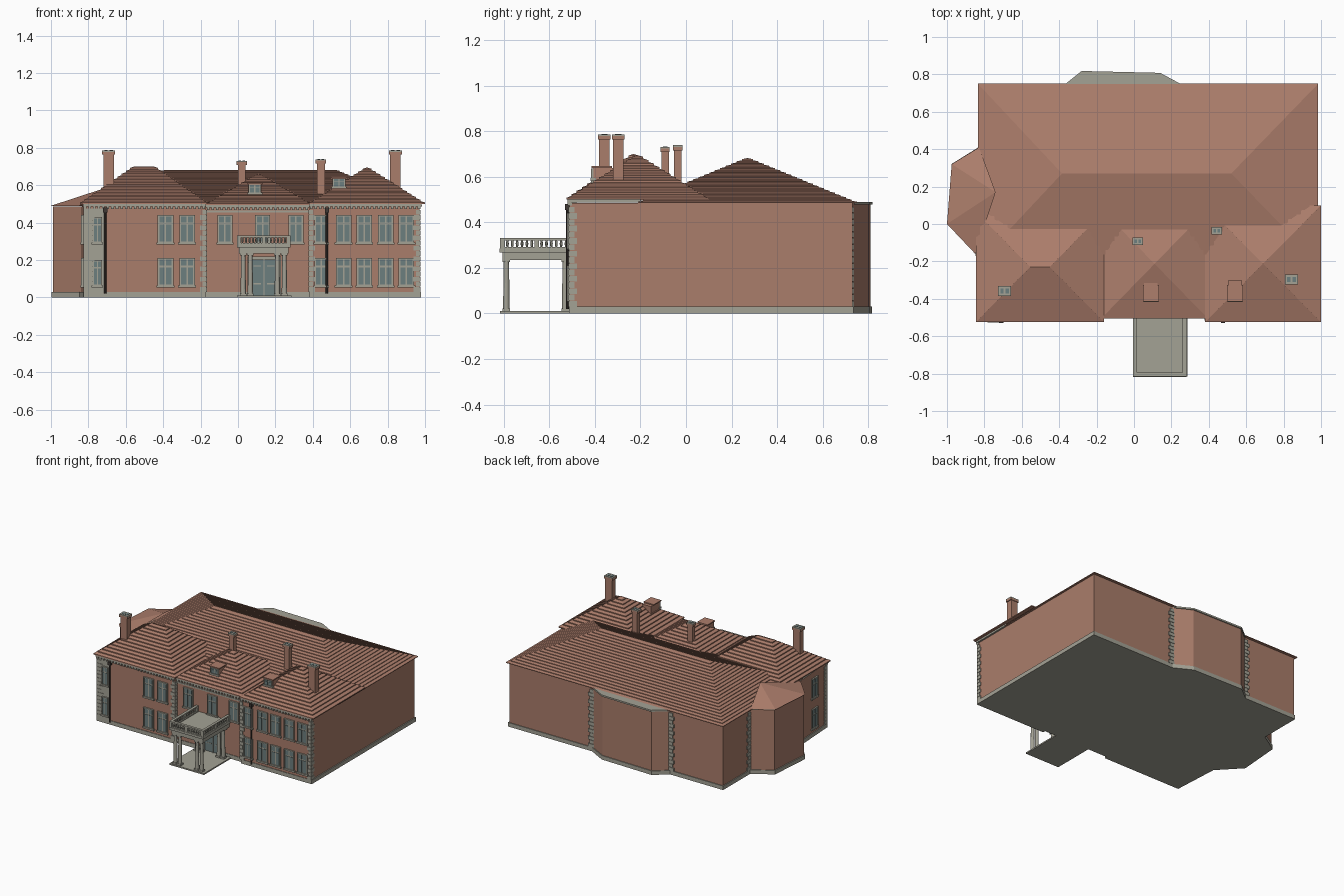
import bpy, bmesh, math
from mathutils import Matrix, Vector

cube = bpy.data.objects.get("Cube")
if cube:
    bpy.data.objects.remove(cube, do_unlink=True)


def material(name, r, g, b):
    m = bpy.data.materials.new(name)
    m.use_nodes = True
    m.diffuse_color = (r, g, b, 1)
    m.node_tree.nodes["Principled BSDF"].inputs["Base Color"].default_value = (r, g, b, 1)
    return m


brick = material("brick", .40, .205, .145)
tile = material("roof_tile", .42, .21, .15)
stone = material("pale_stone", .37, .36, .30)
glass = material("window_glass", .15, .21, .21)
iron = material("dark_iron", .05, .04, .035)


def finish(name, bm, *mats):
    bmesh.ops.recalc_face_normals(bm, faces=bm.faces)
    mesh = bpy.data.meshes.new(name)
    bm.to_mesh(mesh)
    bm.free()
    for m in mats:
        mesh.materials.append(m)
    ob = bpy.data.objects.new(name, mesh)
    bpy.context.collection.objects.link(ob)
    return ob


def add_box(bm, x0, x1, y0, y1, z0, z1):
    mid = Vector((x0 + x1, y0 + y1, z0 + z1)) / 2
    size = (x1 - x0, y1 - y0, z1 - z0, 1)
    bmesh.ops.create_cube(bm, size=1, matrix=Matrix.Translation(mid) @ Matrix.Diagonal(size))


def boxes(name, mat, items):
    bm = bmesh.new()
    for b in items:
        add_box(bm, *b)
    return finish(name, bm, mat)


def prism(name, outline, z0, z1, *mats):
    bm = bmesh.new()
    low = bm.faces.new([bm.verts.new((x, y, z0)) for x, y in outline])
    top = bmesh.ops.extrude_face_region(bm, geom=[low])["geom"]
    bmesh.ops.translate(bm, vec=(0, 0, z1 - z0), verts=[v for v in top if isinstance(v, bmesh.types.BMVert)])
    bm.normal_update()
    if len(mats) > 1:
        for f in bm.faces:
            f.material_index = int(abs(f.normal.z) > .5)
    return finish(name, bm, *mats)


def add_post(bm, x, y, z0, z1, r0, r1, sides=12):
    bmesh.ops.create_cone(bm, cap_ends=True, segments=sides, radius1=r0, radius2=r1, depth=z1 - z0,
                          matrix=Matrix.Translation((x, y, (z0 + z1) / 2)))


# Walls and plinth share one outline with the side bay and the back bay
left_bay = [(-.82, .41), (-.965, .32), (-.99, 0), (-.84, -.16)]
back_bay = [(.27, .73), (.14, .80), (-.28, .81), (-.38, .73)]
outline = [(-.82, -.51), (-.17, -.51), (-.17, -.49), (.38, -.49), (.38, -.51),
           (.97, -.51), (.97, .73)] + back_bay + [(-.82, .73)] + left_bay
prism("walls", outline, .03, .485, brick, stone)
prism("plinth", [(x * 1.008, y * 1.008) for x, y in outline], 0, .03, stone)
prism("back_bay_cap", [(x, y + .008) for x, y in back_bay], .478, .49, stone)

# Side bay roof
bm = bmesh.new()
ring = [bm.verts.new((x * 1.01, y, .49)) for x, y in left_bay]
apex = bm.verts.new((-.74, .17, .575))
for a, b in zip(ring, ring[1:]):
    bm.faces.new((a, b, apex))
bm.faces.new(ring)
finish("side_bay_roof", bm, tile)


# Hipped roofs laid in stepped tile courses
def hip_roof(name, outer, inner, z0, z1, courses):
    bm = bmesh.new()
    rings = []
    step = (z1 - z0) / courses

    def add_ring(t, z):
        x0, x1, y0, y1 = [a + (b - a) * t for a, b in zip(outer, inner)]
        rings.append([bm.verts.new((x, y, z)) for x, y in ((x0, y0), (x1, y0), (x1, y1), (x0, y1))])

    for k in range(courses):
        add_ring(k / courses, z0 + k * step)
        add_ring(k / courses, z0 + (k + .5) * step)
    add_ring(1, z1)
    for lo, hi in zip(rings, rings[1:]):
        for i in range(4):
            j = (i + 1) % 4
            bm.faces.new((lo[i], lo[j], hi[j], hi[i]))
    bm.faces.new(rings[0])
    bmesh.ops.remove_doubles(bm, verts=bm.verts, dist=.0001)
    return finish(name, bm, tile)


hip_roof("main_roof", (-.835, .985, -.21, .75), (-.385, .52, .27, .27), .485, .682, 20)
hip_roof("left_wing_roof", (-.845, -.16, -.525, .065), (-.555, -.45, -.23, -.23), .50, .70, 13)
hip_roof("right_wing_roof", (.38, 1, -.525, .1), (.69, .69, -.213, -.213), .50, .695, 13)
hip_roof("centre_roof", (-.175, .395, -.505, .08), (.11, .11, -.213, -.213), .495, .662, 12)

# Cornice bands with dentils under the front eaves
items = []
for x0, x1, y, z in ((-.83, -.17, -.51, .487), (-.17, .38, -.49, .482), (.38, .98, -.51, .487)):
    items.append((x0, x1, y - .01, y + .01, z, z + .016))
    n = round((x1 - x0) / .024)
    for i in range(n):
        x = x0 + (x1 - x0) * (i + .5) / n
        items.append((x - .007, x + .007, y - .009, y + .01, z - .014, z))
items.append((-.17, .38, -.496, -.48, .455, .465))
items.append((.96, .981, -.52, -.2, .487, .5))
boxes("cornice", stone, items)

# Quoins: alternating long and short blocks
items = []
for k in range(16):
    z, w = .03 + k * .0275, (.022 if k % 2 else .034)
    items += [(-.168 - w, -.166, -.517, -.47, z, z + .025), (.376, .378 + w, -.517, -.47, z, z + .025),
              (.973 - w, .975, -.516, -.512 + w, z, z + .025), (-.825, -.80 + w, -.517, -.48, z, z + .025)]
    items += [(.27 - w / 2, .27 + w, .72, .738, z, z + .025), (-.38 - w, -.38 + w / 2, .72, .738, z, z + .025),
              (-.828, -.81, .41 - w / 2, .41 + w, z, z + .025)]
boxes("quoins", stone, items)
boxes("corner_stone_panel", stone, [(-.825, -.71, -.514, -.5, .03, .475)])

# Windows: stone surround and sill, brick-deep frame, two casements with top lights
frames, panes = [], []


def window(cx, z0, w, h, wall, side=False):
    def put(target, a0, a1, d, b0, b1):
        span = (wall - d, wall + .01)
        target.append((*span, a0, a1, b0, b1) if side else (a0, a1, *span, b0, b1))
    put(frames, cx - w / 2, cx + w / 2, .005, z0, z0 + h)
    put(frames, cx - w / 2 - .006, cx + w / 2 + .006, .013, z0 - .008, z0 + .004)
    for s in (-1, 1):
        mid = cx + s * w * .215
        put(panes, mid - w * .165, mid + w * .165, .008, z0 + h * .06, z0 + h * .67)
        put(panes, mid - w * .165, mid + w * .165, .008, z0 + h * .73, z0 + h * .95)
        edge = cx + s * w * .47
        put(frames, edge - w * .03, edge + w * .03, .012, z0, z0 + h)
    put(frames, cx - w / 2, cx + w / 2, .012, z0 + h * .96, z0 + h)


for z in (.06, .29):
    for x in (-.388, -.272, .445, .565, .675, .79, .90):
        window(x, z, .072 if x == .445 else .084, .15, -.51)
    window(-.752, z, .05, .14, -.513)
    window(-.35, z, .075, .15, -.828, side=True)
for x in (-.07, .132, .31):
    window(x, .29, .08, .15, -.49)

# Roof dormers with small front windows
for name, x, z in (("centre_dormer", .09, .555), ("right_dormer", .54, .588)):
    boxes(name, tile, [(x - .036, x + .036, -.405, -.30, z - .03, z + .05),
                       (x - .043, x + .043, -.414, -.325, z + .05, z + .058)])
    window(x, z + .002, .068, .046, -.405)
boxes("window_frames", stone, frames)
boxes("window_panes", glass, panes)

# Front door: two glazed leaves in a stone surround
boxes("door_surround", stone, [(.05, .072, -.505, -.48, .01, .215), (.208, .23, -.505, -.48, .01, .215),
                               (.05, .23, -.505, -.48, .2, .22), (.137, .143, -.503, -.48, .01, .2)])
boxes("door_leaves", glass, [(.07, .138, -.496, -.48, .01, .2), (.142, .21, -.496, -.48, .01, .2)])
boxes("door_panels", stone, [(x, x + .04, -.498, -.48, z, z + .006) for x in (.084, .156) for z in (.07, .165)])

# Rainwater pipes
bm = bmesh.new()
for x in (.475, -.71):
    add_post(bm, x, -.52, .02, .48, .006, .006, 8)
    add_box(bm, x - .011, x + .011, -.53, -.51, .455, .48)
finish("rainwater_pipes", bm, iron)

# Porch: floor, entablature, paired columns and wall pilasters
boxes("porch_floor", stone, [(-.005, .285, -.815, -.48, 0, .01)])
boxes("porch_entablature", stone, [(.005, .27, -.805, -.48, .235, .268), (-.005, .28, -.818, -.48, .268, .285)])
bm = bmesh.new()
for x in (.028, .066, .21, .248):
    for y in (-.788, -.53):
        add_post(bm, x, y, .022, .225, .0145, .0115, 16)
        add_box(bm, x - .017, x + .017, y - .017, y + .017, .01, .022)
        add_box(bm, x - .017, x + .017, y - .017, y + .017, .225, .236)
finish("porch_columns", bm, stone)

# Porch balustrade around three sides
xs, ys = (.005, .1375, .27), (-.805, -.655, -.505)
bm = bmesh.new()
for z0, z1 in ((.285, .291), (.321, .331)):
    add_box(bm, xs[0] - .01, xs[2] + .01, ys[0] - .01, ys[0] + .01, z0, z1)
    for x in (xs[0], xs[2]):
        add_box(bm, x - .01, x + .01, ys[0], ys[2] + .01, z0, z1)
posts = [(x, ys[0]) for x in xs] + [(x, y) for x in (xs[0], xs[2]) for y in ys[1:]]
for x, y in posts:
    add_box(bm, x - .01, x + .01, y - .01, y + .01, .285, .33)
for i in range(1, 7):
    for j in range(2):
        t = i / 7
        spots = [(xs[j] + (xs[j + 1] - xs[j]) * t, ys[0])]
        spots += [(x, ys[j] + (ys[j + 1] - ys[j]) * t) for x in (xs[0], xs[2])]
        for x, y in spots:
            add_post(bm, x, y, .291, .306, .004, .0065, 6)
            add_post(bm, x, y, .306, .321, .0065, .004, 6)
finish("porch_balustrade", bm, stone)

# Chimneys with flared brick heads and stone caps
for name, x, y, w, z0, z1 in (("left_chimney", -.692, -.358, .056, .56, .785),
                              ("right_chimney", .842, -.297, .056, .56, .785),
                              ("centre_chimney", .02, -.092, .04, .54, .73),
                              ("inner_chimney", .443, -.036, .042, .54, .738)):
    a, b = w / 2, w / 2 * .82
    boxes(name, brick, [(x - a, x + a, y - b, y + b, z0, z1 - .02),
                        (x - a - .007, x + a + .007, y - b - .004, y + b + .004, z1 - .022, z1 - .007)])
    boxes(name + "_cap", stone, [(x - a - .007, x + a + .007, y - b - .004, y + b + .004, z1 - .007, z1)])
    boxes(name + "_flues", glass, [(x + s * a * .5 - a * .32, x + s * a * .5 + a * .32, y - b * .6, y + b * .6,
                                    z1 - .002, z1 + .002) for s in (-1, 1)])
